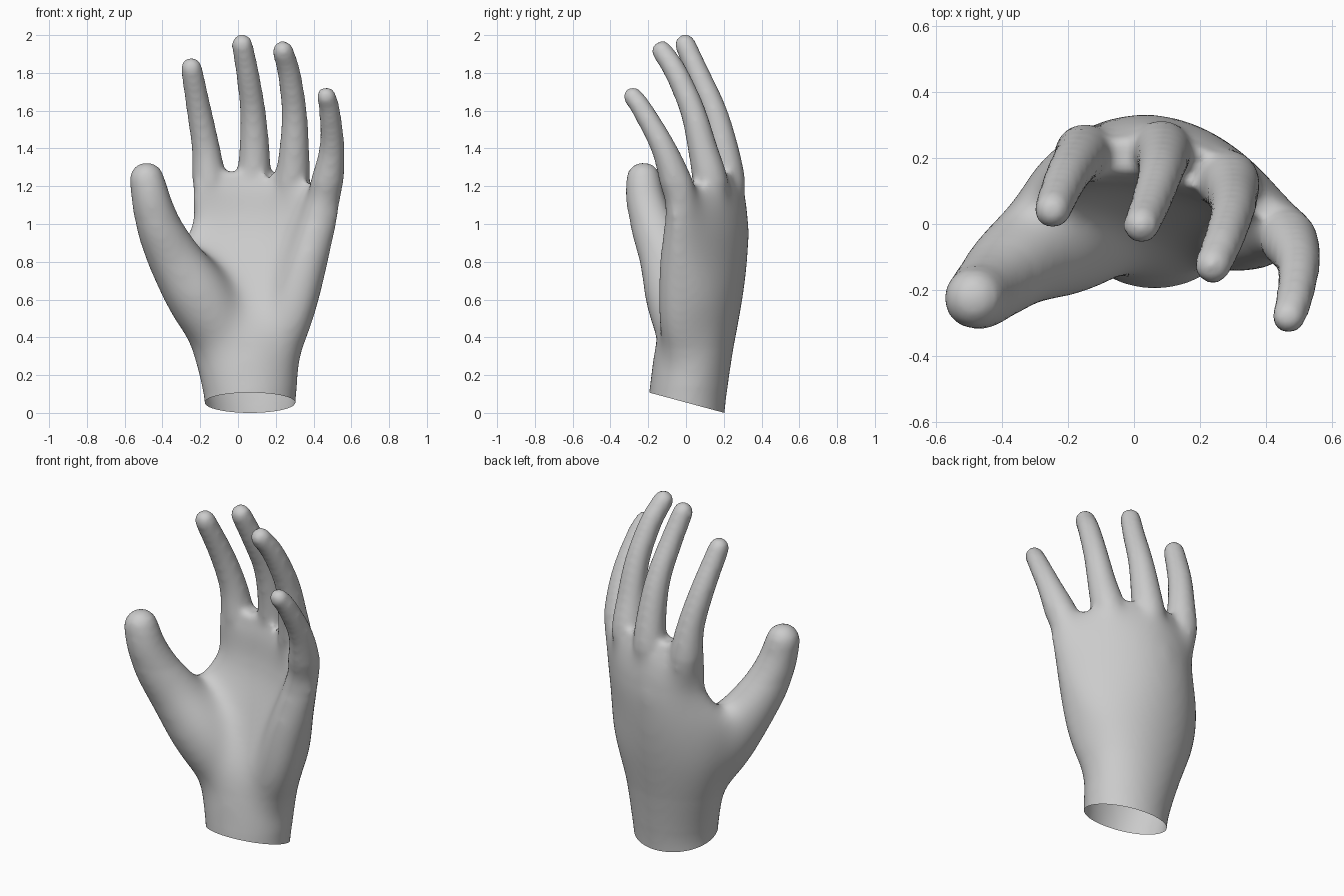
import bpy, bmesh
from math import sin, cos, pi, copysign
from mathutils import Vector

cube = bpy.data.objects.get("Cube")
if cube:
    bpy.data.objects.remove(cube)

skin = bpy.data.materials.new("plain_grey")
skin.use_nodes = True
skin.diffuse_color = (0.6, 0.6, 0.6, 1)
skin.node_tree.nodes["Principled BSDF"].inputs["Base Color"].default_value = (0.6, 0.6, 0.6, 1)

bm = bmesh.new()


def spline(points, steps=5):
    """Smooth rows of numbers through the given rows."""
    rows = [Vector(p) for p in points]
    rows = [2 * rows[0] - rows[1]] + rows + [2 * rows[-1] - rows[-2]]
    out = []
    for a, b, c, d in zip(rows, rows[1:], rows[2:], rows[3:]):
        for i in range(steps):
            t = i / steps
            out.append(b + (c - a) * (t / 2) + (2 * a - 5 * b + 4 * c - d) * (t * t / 2)
                       + (3 * b - a - 3 * c + d) * (t ** 3 / 2))
    return out + [rows[-2]]


def loft(rings):
    """Skin a closed tube over rings of points."""
    rings = [[bm.verts.new(p) for p in ring] for ring in rings]
    n = len(rings[0])
    for low, high in zip(rings, rings[1:]):
        for i in range(n):
            j = (i + 1) % n
            bm.faces.new((low[i], low[j], high[j], high[i]))
    bm.faces.new(rings[0][::-1])
    bm.faces.new(rings[-1])


def digit(points):
    """Round tapered tube through (x, y, z, radius) with a rounded tip."""
    rows = spline(points)
    # hemispherical end rings
    tip, r = rows[-1].xyz, rows[-1].w
    way = (tip - rows[-2].xyz).normalized()
    for k in range(1, 6):
        a = k * pi / 11
        rows.append(Vector((*(tip + way * r * sin(a)), r * cos(a))))
    rings = []
    for i, row in enumerate(rows):
        along = (rows[min(i + 1, len(rows) - 1)].xyz - rows[max(i - 1, 0)].xyz).normalized()
        side = Vector((0, 1, 0)).cross(along).normalized()
        front = along.cross(side)
        rings.append([row.xyz + row.w * (cos(t) * side + sin(t) * front)
                      for t in (2 * pi * k / 24 for k in range(24))])
    loft(rings)


# Palm and wrist: z, centre x, half width, centre y, half depth, arch
sections = [(-0.12, .06, .24, -.01, .205, 0), (.1, .063, .245, .01, .205, 0),
            (.4, .04, .312, .055, .212, .1), (.6, .05, .38, .12, .184, .5),
            (.8, .07, .42, .175, .155, .9), (1, .137, .395, .22, .122, 1),
            (1.15, .152, .395, .215, .1, .97), (1.28, .155, .37, .205, .06, .93)]
palm = []
for z, cx, rx, cy, ry, arch in spline(sections):
    ring = []
    for k in range(48):
        t = 2 * pi * k / 48
        x = cx + rx * cos(t)
        fullness = abs(sin(t)) ** (1 - .15 * min(1, abs(arch)))
        y = cy + ry * copysign(fullness, sin(t)) - arch * x * x
        # the top edge dips towards the little finger
        ring.append((x, y, z - 1.5 * max(0, x - .28) * max(0, z - .9)))
    palm.append(ring)
loft(palm)

# Heel of the palm on the little finger side
digit([(.2, .01, .26, .11), (.28, -.03, .5, .125), (.35, -.035, .75, .12),
       (.402, -.035, .95, .1), (.43, -.03, 1.08, .085)])

# Fingers and thumb
digit([(-.08, .2, .85, .05), (-.13, .21, 1.05, .085), (-.15, .213, 1.22, .09),
       (-.17, .195, 1.4, .075), (-.206, .138, 1.6, .066), (-.247, .042, 1.825, .057)])
digit([(.06, .21, .85, .05), (.075, .22, 1.05, .085), (.083, .222, 1.22, .092),
       (.087, .198, 1.4, .08), (.078, .148, 1.6, .068), (.05, .062, 1.8, .061),
       (.022, -.004, 1.95, .056)])
digit([(.2, .16, .85, .05), (.25, .145, 1.05, .085), (.285, .13, 1.22, .094),
       (.298, .088, 1.4, .079), (.297, .035, 1.6, .067), (.27, -.052, 1.8, .061),
       (.238, -.126, 1.915, .056)])
digit([(.36, .03, .8, .05), (.425, .0, 1.0, .085), (.464, -.04, 1.18, .09),
       (.497, -.118, 1.4, .067), (.485, -.228, 1.6, .056), (.467, -.281, 1.675, .052)])
digit([(.0, .05, .26, .13), (-.09, .005, .43, .17), (-.21, -.045, .62, .182),
       (-.338, -.105, .82, .153), (-.425, -.18, 1.0, .13), (-.462, -.215, 1.13, .11),
       (-.483, -.225, 1.235, .092)])

# Fuse the parts into one skin and soften the joins
bmesh.ops.recalc_face_normals(bm, faces=bm.faces[:])
mesh = bpy.data.meshes.new("hand")
bm.to_mesh(mesh)
bm.free()
hand = bpy.data.objects.new("hand", mesh)
bpy.context.collection.objects.link(hand)
fuse = hand.modifiers.new("fuse", 'REMESH')
fuse.mode = 'VOXEL'
fuse.voxel_size = 0.016
soften = hand.modifiers.new("soften", 'SMOOTH')
soften.factor = 0.5
soften.iterations = 10
fused = bpy.data.meshes.new_from_object(hand.evaluated_get(bpy.context.evaluated_depsgraph_get()))
hand.modifiers.clear()

# Blend the palm and roots further, over a zone that shrinks each round
bm = bmesh.new()
bm.from_mesh(fused)
rounds = 80
for i in range(rounds):
    low, high = .14 + .2 * i / rounds, 1.22 - .2 * i / rounds
    soft = [v for v in bm.verts if low < v.co.z < high]
    bmesh.ops.smooth_vert(bm, verts=soft, factor=0.5,
                          use_axis_x=True, use_axis_y=True, use_axis_z=True)

# Slanted open cut at the wrist
bmesh.ops.bisect_plane(bm, geom=bm.verts[:] + bm.edges[:] + bm.faces[:],
                       plane_co=(0, 0, .055), plane_no=(0, .27, 1), clear_inner=True)
bm.to_mesh(fused)
bm.free()
hand.data = fused
fused.materials.clear()
fused.materials.append(skin)
bpy.context.view_layer.objects.active = hand
hand.select_set(True)
bpy.ops.object.shade_smooth()
